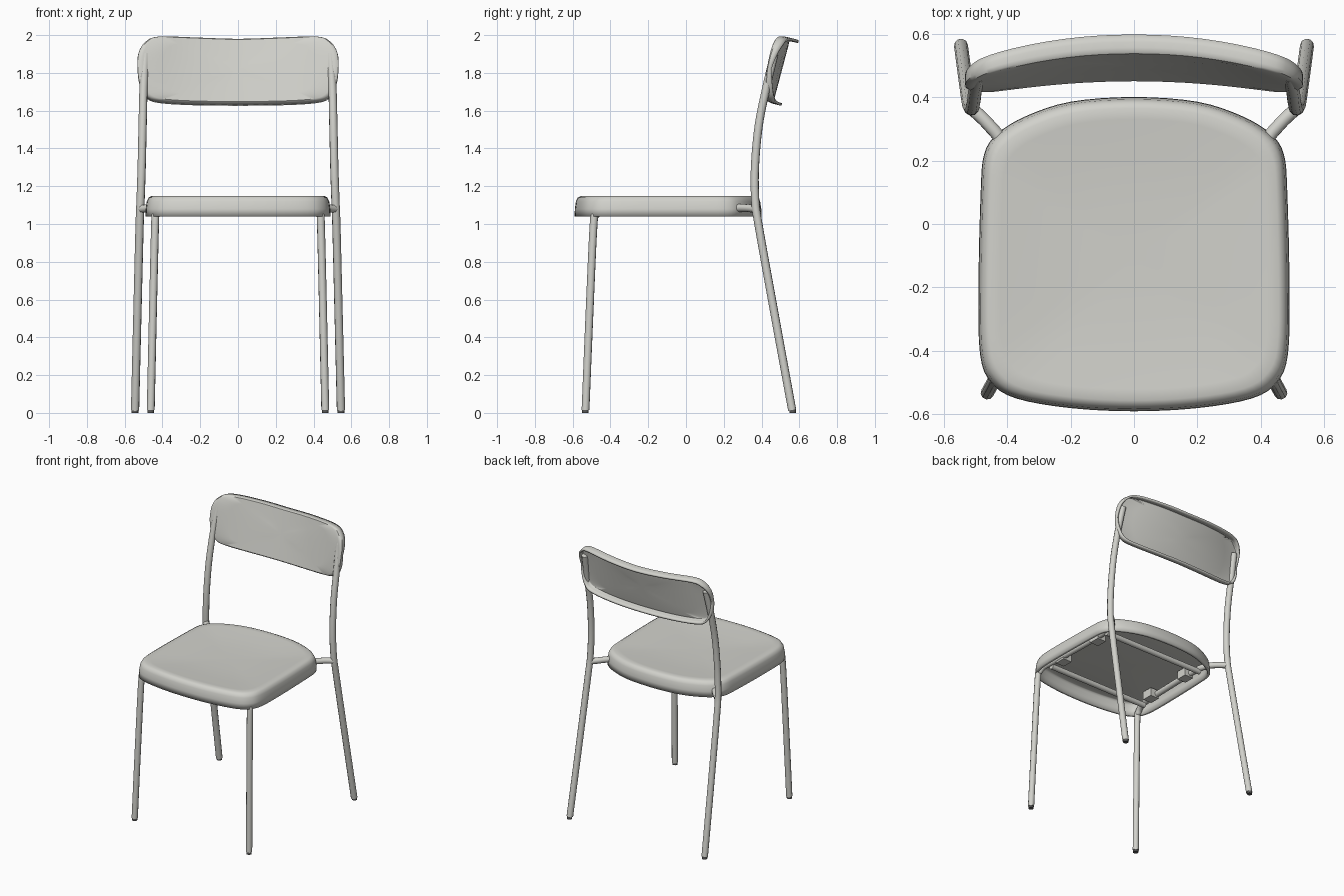
import bpy, bmesh
from mathutils import Vector

cube = bpy.data.objects.get("Cube")
if cube:
    bpy.data.objects.remove(cube, do_unlink=True)


def material(name, color):
    m = bpy.data.materials.new(name)
    m.use_nodes = True
    m.diffuse_color = (*color, 1)
    m.node_tree.nodes["Principled BSDF"].inputs["Base Color"].default_value = (*color, 1)
    return m


GREY = material("warm light grey", (0.64, 0.64, 0.60))
DARK = material("dark glide", (0.10, 0.10, 0.10))


def smooth_path(points, steps, closed=False):
    """Catmull-Rom samples through the points."""
    p = [Vector(q) for q in points]
    n = len(p)
    out = []
    for i in range(n if closed else n - 1):
        pick = (lambda k: p[k % n]) if closed else (lambda k: p[min(max(k, 0), n - 1)])
        a, b, c, d = (pick(i + k) for k in (-1, 0, 1, 2))
        for s in range(steps):
            t = s / steps
            out.append(0.5 * (2 * b + (c - a) * t + (2 * a - 5 * b + 4 * c - d) * t * t
                              + (3 * b - a - 3 * c + d) * t ** 3))
    return out if closed else out + [p[-1]]


def outline(half):
    """Closed smooth outline from its +x half, first and last point on x = 0."""
    return smooth_path(half + [(-x, y) for x, y in half[-2:0:-1]], 4, True)


def finish(obj, mat, angle=0.7):
    obj.data.materials.clear()
    obj.data.materials.append(mat)
    bpy.ops.object.select_all(action="DESELECT")
    obj.select_set(True)
    bpy.context.view_layer.objects.active = obj
    bpy.ops.object.shade_smooth_by_angle(angle=angle)


def shell(name, rings, centre, thickness):
    """Skin a stack of rings, close it at the centre and thicken it inward."""
    bm = bmesh.new()
    loops = [[bm.verts.new(v) for v in ring] for ring in rings]
    n = len(loops[0])
    for a, b in zip(loops, loops[1:]):
        for j in range(n):
            k = (j + 1) % n
            bm.faces.new((a[j], a[k], b[k], b[j]))
    c = bm.verts.new(centre)
    for j in range(n):
        bm.faces.new((loops[-1][j], loops[-1][(j + 1) % n], c))
    me = bpy.data.meshes.new(name)
    bm.to_mesh(me)
    bm.free()
    obj = bpy.data.objects.new(name, me)
    bpy.context.collection.objects.link(obj)
    finish(obj, GREY)
    mod = obj.modifiers.new("thickness", "SOLIDIFY")
    mod.thickness = thickness
    mod.offset = -1
    return obj


def tube(name, points, radius, steps=6):
    cu = bpy.data.curves.new(name, "CURVE")
    cu.dimensions = "3D"
    cu.bevel_depth = radius
    cu.bevel_resolution = 3
    cu.use_fill_caps = True
    path = smooth_path(points, steps)
    sp = cu.splines.new("POLY")
    sp.points.add(len(path) - 1)
    for q, v in zip(sp.points, path):
        q.co = (*v, 1)
    obj = bpy.data.objects.new(name, cu)
    bpy.context.collection.objects.link(obj)
    bpy.ops.object.select_all(action="DESELECT")
    obj.select_set(True)
    bpy.context.view_layer.objects.active = obj
    bpy.ops.object.convert(target="MESH")
    finish(bpy.context.object, GREY)


# Seat: dished pan with a rounded rim and a skirt
seat_edge = outline([(0, -0.59), (0.2, -0.58), (0.37, -0.55), (0.45, -0.50), (0.485, -0.41),
                     (0.49, -0.2), (0.483, 0.1), (0.472, 0.22), (0.43, 0.285),
                     (0.34, 0.34), (0.2, 0.385), (0, 0.40)])
MID = -0.1
seat_levels = [(1.0, 1.04), (0.997, 1.08), (0.985, 1.12), (0.965, 1.14), (0.93, 1.149),
               (0.86, 1.147), (0.65, 1.138), (0.35, 1.132)]
shell("seat", [[(p.x * s, MID + (p.y - MID) * s, z) for p in seat_edge]
               for s, z in seat_levels], (0, MID, 1.13), 0.02)

# Backrest: curved panel whose rim turns backward into a lip
back_edge = outline([(0, 1.64), (0.22, 1.642), (0.40, 1.652), (0.48, 1.675), (0.52, 1.74),
                     (0.532, 1.82), (0.527, 1.91), (0.49, 1.97), (0.42, 1.997),
                     (0.22, 1.992), (0, 1.985)])
ZC = 1.82


def back_point(p, s, lip):
    x, z = p.x * s, ZC + (p.y - ZC) * s
    t = (z - 1.65) / 0.34
    y = 0.45 + 0.09 * t - (0.055 + 0.035 * t) * (x / 0.53) ** 2
    depth = 0.03 + 0.028 * min(1, abs(p.y - ZC) / 0.15)
    return (x, y + lip * depth, z - 0.014 * lip * min(1, abs(p.y - ZC) / 0.15))


back_levels = [(1.0, 1.0), (1.0, 0.6), (0.997, 0.3), (0.98, 0.1), (0.95, 0),
               (0.75, 0), (0.5, 0), (0.25, 0)]
shell("backrest", [[back_point(p, s, lip) for p in back_edge] for s, lip in back_levels],
      back_point(Vector((0, ZC)), 0, 0), 0.014)

# Legs, frame rails and glides, mirrored left and right
for side, sx in (("left", 1), ("right", -1)):
    def flip(points):
        return [(x * sx, y, z) for x, y, z in points]

    tube(side + "_rear_leg", flip([(0.545, 0.562, 0.015), (0.532, 0.464, 0.55),
                                   (0.521, 0.385, 0.99), (0.516, 0.367, 1.12),
                                   (0.510, 0.365, 1.3), (0.505, 0.385, 1.52),
                                   (0.500, 0.425, 1.72), (0.490, 0.468, 1.9)]), 0.022)
    tube(side + "_front_leg_and_rail",
         flip([(0.462, -0.532, 0.015), (0.45, -0.51, 0.55), (0.439, -0.489, 1.0),
               (0.435, -0.475, 1.05), (0.425, -0.43, 1.08), (0.41, -0.33, 1.085),
               (0.40, 0.12, 1.085), (0.415, 0.25, 1.085), (0.46, 0.315, 1.085),
               (0.516, 0.368, 1.08)]), 0.021)
    for end, x, y in (("rear", 0.546, 0.565), ("front", 0.462, -0.533)):
        bpy.ops.mesh.primitive_cylinder_add(vertices=16, radius=0.018, depth=0.02,
                                            location=(x * sx, y, 0.01))
        bpy.context.object.name = side + "_" + end + "_glide"
        finish(bpy.context.object, DARK)
    # Clips that hold the pan to the rail
    for end, y in (("front", -0.28), ("rear", 0.08)):
        bpy.ops.mesh.primitive_cube_add(size=1, location=(0.385 * sx, y, 1.085))
        bpy.context.object.name = side + "_" + end + "_clip"
        bpy.context.object.scale = (0.07, 0.08, 0.06)
        finish(bpy.context.object, GREY)

# Cross bars under the pan
tube("front_cross_bar", [(-0.41, -0.38, 1.06), (0, -0.38, 1.06), (0.41, -0.38, 1.06)], 0.02, 2)
tube("rear_cross_bar", [(-0.41, 0.2, 1.065), (0, 0.2, 1.065), (0.41, 0.2, 1.065)], 0.02, 2)
